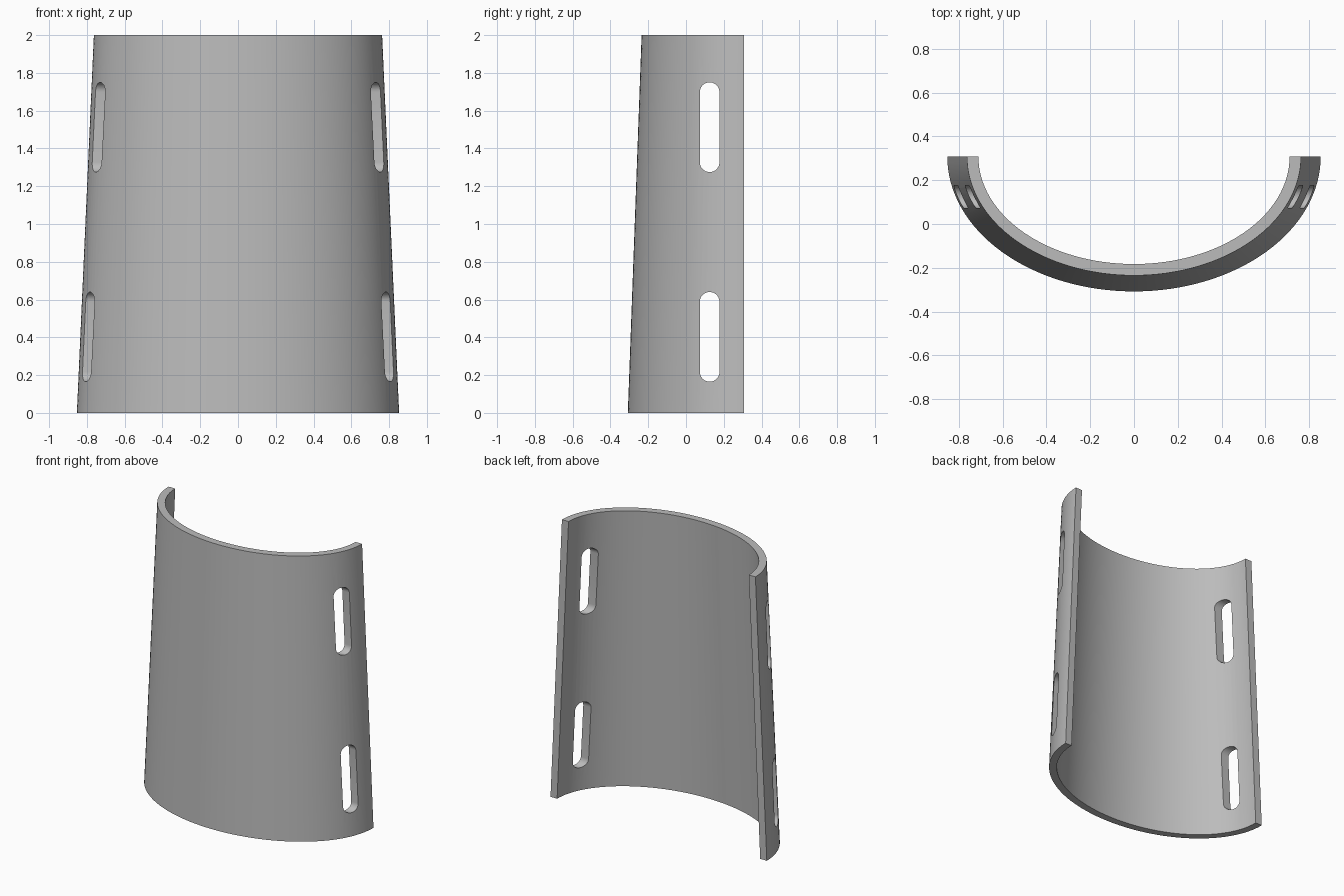
import bpy, bmesh, math

cube = bpy.data.objects.get("Cube")
if cube:
    bpy.data.objects.remove(cube, do_unlink=True)

SEGMENTS = 64
BACK_Y = 0.308
THICK = 0.052

grey = bpy.data.materials.new("plain grey")
grey.use_nodes = True
colour = (0.5, 0.5, 0.5, 1)
grey.diffuse_color = colour
grey.node_tree.nodes["Principled BSDF"].inputs["Base Color"].default_value = colour


def make_object(name, bm):
    bmesh.ops.recalc_face_normals(bm, faces=bm.faces)
    mesh = bpy.data.meshes.new(name)
    bm.to_mesh(mesh)
    bm.free()
    mesh.materials.append(grey)
    obj = bpy.data.objects.new(name, mesh)
    bpy.context.collection.objects.link(obj)
    return obj


def half_ellipse(bm, a, b, z):
    angles = [math.pi * i / SEGMENTS for i in range(SEGMENTS + 1)]
    return [bm.verts.new((a * math.cos(t), BACK_Y - b * math.sin(t), z)) for t in angles]


# Tapered half-elliptical shell: four rims joined around the wall section
bm = bmesh.new()
rims = []
for a, b, z in ((0.853, 0.616, 0), (0.763, 0.543, 2)):
    pair = [half_ellipse(bm, a, b, z), half_ellipse(bm, a - THICK, b - THICK, z)]
    rims += pair if z == 0 else pair[::-1]
for k in range(4):
    r, s = rims[k], rims[(k + 1) % 4]
    for i in range(SEGMENTS):
        bm.faces.new((r[i], r[i + 1], s[i + 1], s[i]))
for end in (0, -1):
    bm.faces.new([r[end] for r in rims])
shell = make_object("curved_shell", bm)


# Round-ended slots cut straight through both sides
def slot_cutter(name, y, low, high, radius):
    bm = bmesh.new()
    steps = 16
    verts = []
    for cz, start in ((high - radius, 0), (low + radius, math.pi)):
        for i in range(steps + 1):
            t = start + math.pi * i / steps
            verts.append(bm.verts.new((-1, y + radius * math.cos(t), cz + radius * math.sin(t))))
    face = bm.faces.new(verts)
    extruded = bmesh.ops.extrude_face_region(bm, geom=[face])["geom"]
    moved = [v for v in extruded if isinstance(v, bmesh.types.BMVert)]
    bmesh.ops.translate(bm, verts=moved, vec=(2, 0, 0))
    cutter = make_object(name, bm)
    cutter.hide_render = True
    return cutter


bpy.context.view_layer.objects.active = shell
for name, low, high in (("lower_slot", 0.165, 0.64), ("upper_slot", 1.275, 1.75)):
    cutter = slot_cutter(name, 0.125, low, high, 0.052)
    cut = shell.modifiers.new(name, "BOOLEAN")
    cut.operation = "DIFFERENCE"
    cut.solver = "EXACT"
    cut.object = cutter
    bpy.ops.object.modifier_apply(modifier=cut.name)
    bpy.data.objects.remove(cutter, do_unlink=True)

# Smooth curved walls with crisp rims
bpy.ops.object.select_all(action="DESELECT")
shell.select_set(True)
bpy.ops.object.shade_smooth_by_angle(angle=math.radians(30))
